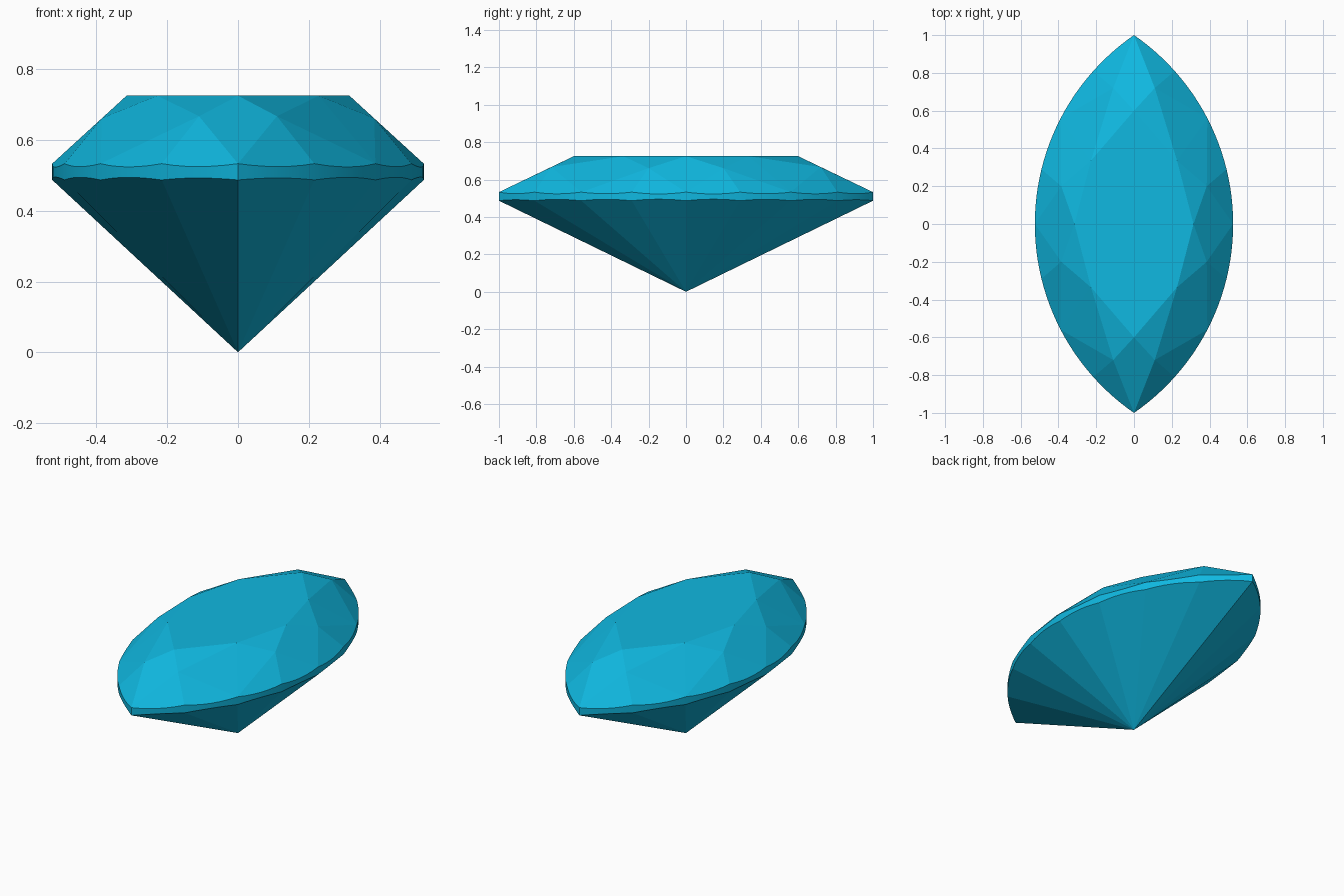
import bpy, bmesh
from math import asin, sin, cos, radians
from mathutils import Vector

if "Cube" in bpy.data.objects:
    bpy.data.objects.remove(bpy.data.objects["Cube"])

HALF_W, HALF_L = 0.525, 1.0
TOP, CROWN_Z, PAV_Z = 0.725, 0.533, 0.487
R = (HALF_L**2 + HALF_W**2) / (2 * HALF_W)      # radius of each side arc
STEPS = 6


def outline(a, z=0.0):
    """Point on the pointed-oval outline at arc angle a."""
    return Vector((R * cos(a) - (R - HALF_W), -R * sin(a), z))


def plane_z(p, a, b, c):
    """Height of the facet plane a-b-c above p."""
    n = (b - a).cross(c - a)
    return a.z - (n.x * (p.x - a.x) + n.y * (p.y - a.y)) / n.z


# One quarter of the stone: table corners, star tips, culet
table = [Vector((0, -0.6, TOP)), Vector((0.228, -0.335, TOP)), Vector((0.315, 0, TOP))]
stars = [Vector((0.11, -0.72, 0.667)), Vector((0.385, -0.2, 0.661))]
culet = Vector((0, 0, 0))
points = table + stars + [culet]

# Girdle: each facet plane meets the curved wall in a shallow scallop
knots = [asin(y / R) for y in (1.0, 0.81, 0.56, 0.29, 0.0)]
for i in range(4):
    a0, a1 = knots[i], knots[i + 1]
    star = stars[i // 2]
    for k in range(STEPS + 1):
        p = outline(a0 + (a1 - a0) * k / STEPS)
        up = plane_z(p, star, outline(a0, CROWN_Z), outline(a1, CROWN_Z))
        low = plane_z(p, culet, outline(a0, PAV_Z), outline(a1, PAV_Z))
        points += [Vector((p.x, p.y, up)), Vector((p.x, p.y, low))]

# Mirror to four quarters and wrap into a faceted solid
bm = bmesh.new()
for sx in (1, -1):
    for sy in (1, -1):
        for p in points:
            bm.verts.new((p.x * sx, p.y * sy, p.z))
bmesh.ops.remove_doubles(bm, verts=bm.verts, dist=1e-4)
hull = bmesh.ops.convex_hull(bm, input=bm.verts)
loose = {g for g in hull["geom_interior"] + hull["geom_unused"]
         if isinstance(g, bmesh.types.BMVert) and not g.link_faces}
bmesh.ops.delete(bm, geom=list(loose), context='VERTS')
bmesh.ops.dissolve_limit(bm, angle_limit=radians(0.5), verts=bm.verts, edges=bm.edges)
bmesh.ops.recalc_face_normals(bm, faces=bm.faces)

# Rounded girdle wall, flat facets, sharp end points
for f in bm.faces:
    f.smooth = abs(f.normal.z) < 0.1
for e in bm.edges:
    if e.calc_face_angle(0) > radians(20):
        e.smooth = False

mesh = bpy.data.meshes.new("marquise_gem")
bm.to_mesh(mesh)
bm.free()
gem = bpy.data.objects.new("marquise_gem", mesh)
bpy.context.collection.objects.link(gem)

mat = bpy.data.materials.new("blue_gem")
mat.diffuse_color = (0.005, 0.48, 0.75, 1)
mat.use_nodes = True
mat.node_tree.nodes["Principled BSDF"].inputs["Base Color"].default_value = mat.diffuse_color
mesh.materials.append(mat)
